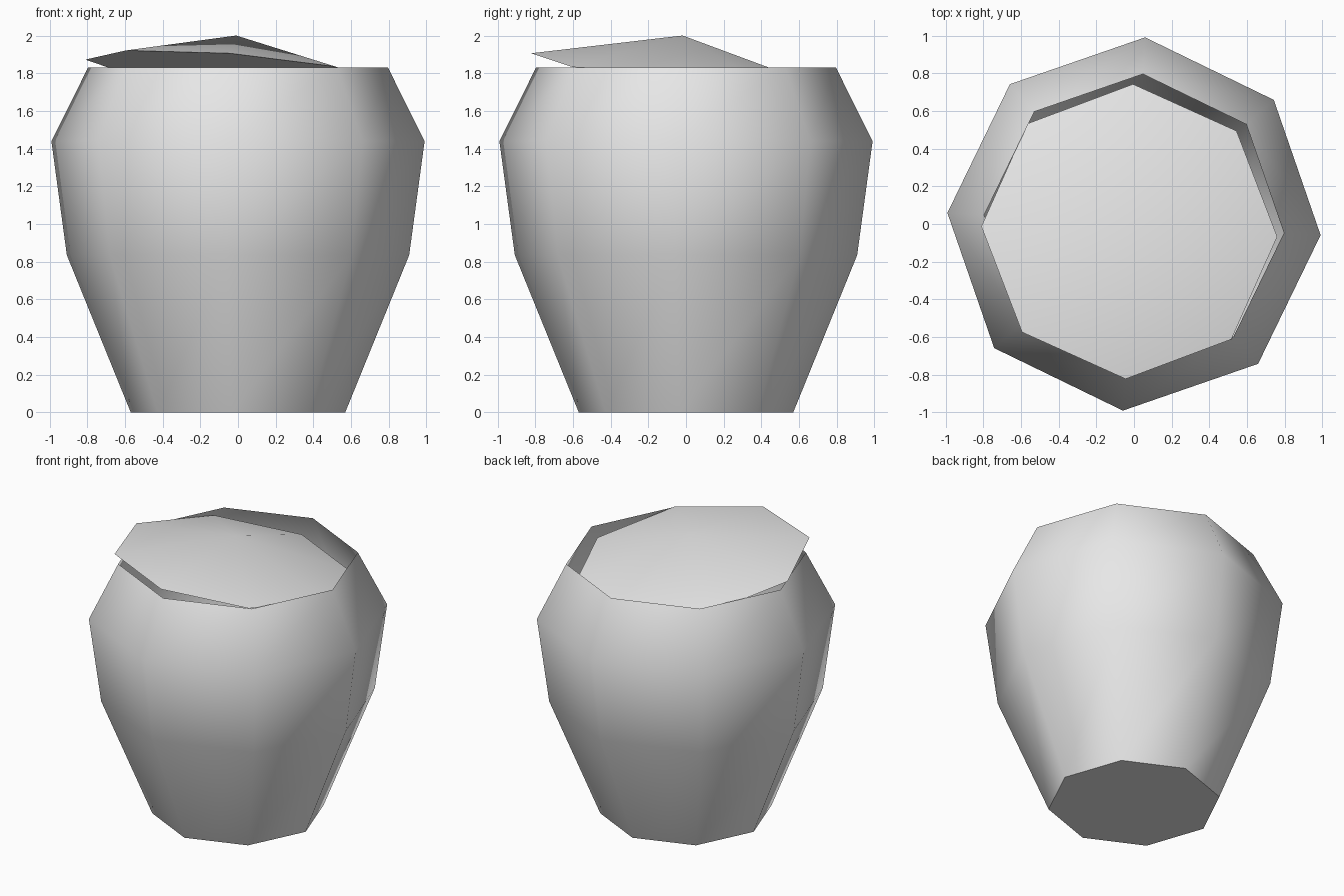
import bpy
import bmesh
from math import cos, sin, radians
from mathutils import Vector

SIDES = 8

cube = bpy.data.objects.get("Cube")
if cube:
    bpy.data.objects.remove(cube, do_unlink=True)

grey = bpy.data.materials.new("plain_grey")
grey.use_nodes = True
colour = (0.8, 0.8, 0.8, 1.0)
grey.diffuse_color = colour
grey.node_tree.nodes["Principled BSDF"].inputs["Base Color"].default_value = colour


def turned_part(name, profile, turn, apex=None):
    """Revolve (radius, z) rings, close the bottom, and optionally add a point on top."""
    bm = bmesh.new()
    rings = []
    for radius, z in profile:
        angles = [radians(turn + i * 360 / SIDES) for i in range(SIDES)]
        rings.append([bm.verts.new((radius * cos(a), radius * sin(a), z)) for a in angles])
    bm.faces.new(reversed(rings[0]))
    for low, high in zip(rings, rings[1:]):
        for i in range(SIDES):
            j = (i + 1) % SIDES
            bm.faces.new((low[i], low[j], high[j], high[i]))
    if apex is not None:
        tip = bm.verts.new((0, 0, apex))
        for i in range(SIDES):
            bm.faces.new((rings[-1][i], rings[-1][(i + 1) % SIDES], tip))
    mesh = bpy.data.meshes.new(name)
    bm.to_mesh(mesh)
    bm.free()
    mesh.materials.append(grey)
    obj = bpy.data.objects.new(name, mesh)
    bpy.context.collection.objects.link(obj)
    bpy.ops.object.select_all(action="DESELECT")
    obj.select_set(True)
    bpy.context.view_layer.objects.active = obj
    bpy.ops.object.shade_smooth_by_angle(angle=radians(60))
    return obj


# Open pot with a thin wall and a flat base
turned_part("pot_body", [(0.57, 0), (0.91, 0.835), (0.992, 1.44), (0.797, 1.83)], -3.4)

# Low pointed lid, tipped so that its back edge drops inside the rim
lid = turned_part("tilted_lid", [(0.788, 0)], -1.7, apex=0.19)
lid.location = (-0.025, -0.04, 1.812)
lid.rotation_mode = "QUATERNION"
lid.rotation_quaternion = Vector((0, 0, 1)).rotation_difference(Vector((0.081, 0.118, 1)))
